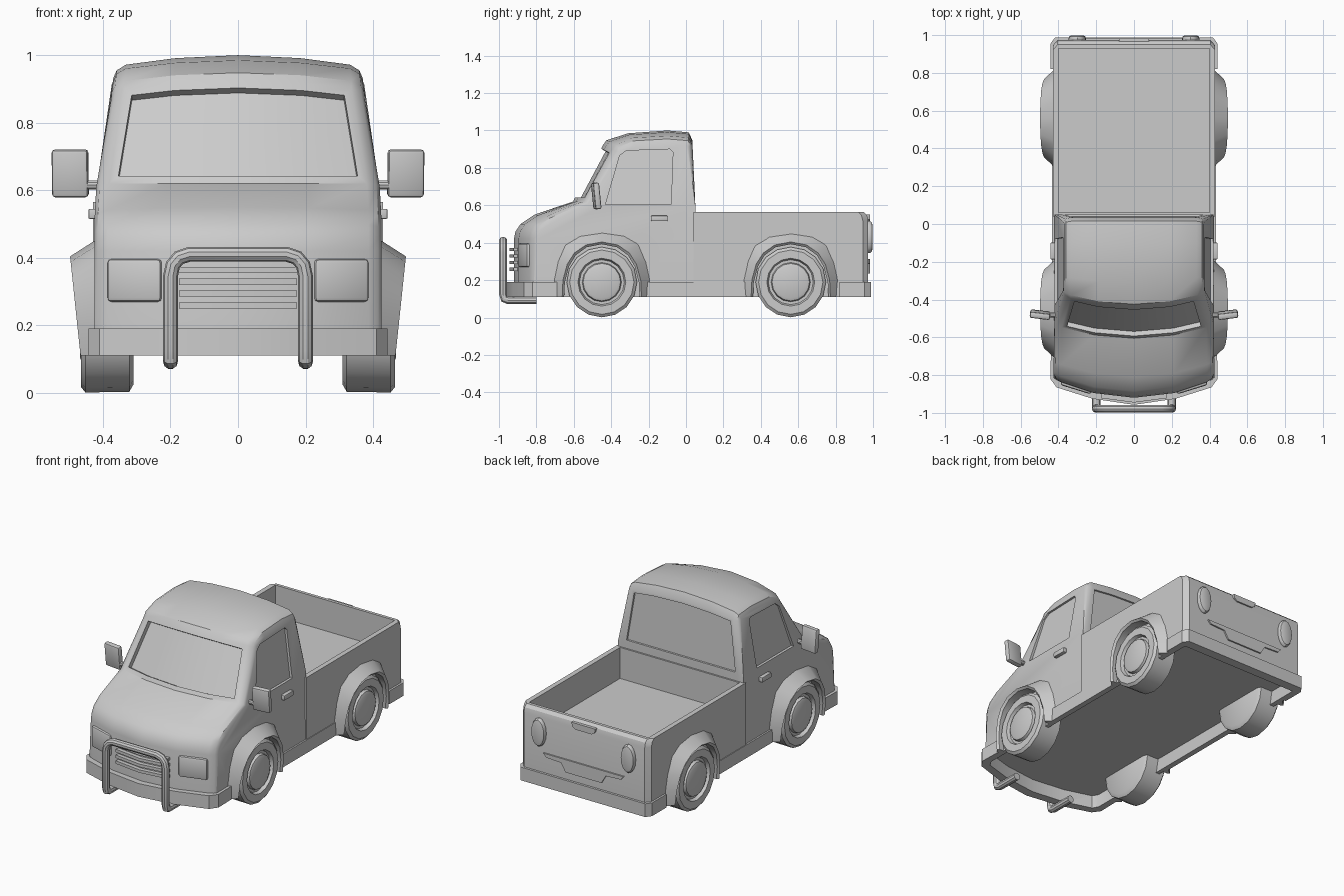
import bpy, bmesh, math
from mathutils import Matrix, Vector, Euler

cube = bpy.data.objects.get("Cube")
if cube:
    bpy.data.objects.remove(cube)

grey = bpy.data.materials.new("light_grey")
grey.use_nodes = True
grey.diffuse_color = (0.6, 0.6, 0.6, 1)
grey.node_tree.nodes["Principled BSDF"].inputs["Base Color"].default_value = (0.6, 0.6, 0.6, 1)

parts, cutters = [], []


def finish(name, bm, cutter=False):
    bmesh.ops.recalc_face_normals(bm, faces=bm.faces[:])
    me = bpy.data.meshes.new(name)
    bm.to_mesh(me)
    bm.free()
    me.materials.append(grey)
    ob = bpy.data.objects.new(name, me)
    bpy.context.scene.collection.objects.link(ob)
    ob.hide_render = cutter
    (cutters if cutter else parts).append(ob)
    return ob


def loft(rings):
    """Join closed rings of points with quads and cap both ends."""
    bm = bmesh.new()
    vs = [[bm.verts.new(p) for p in ring] for ring in rings]
    n = len(rings[0])
    for a, b in zip(vs, vs[1:]):
        for i in range(n):
            j = (i + 1) % n
            bm.faces.new((a[i], a[j], b[j], b[i]))
    bm.faces.new(vs[0])
    bm.faces.new(vs[-1])
    bmesh.ops.recalc_face_normals(bm, faces=bm.faces[:])
    bm.faces.ensure_lookup_table()
    return bm, vs


def prism(name, pts, start, end, cutter=False):
    bm, _ = loft([[start(*p) for p in pts], [end(*p) for p in pts]])
    return finish(name, bm, cutter)


def slab(name, pts, low, high, cutter=False):
    """Raise a plan outline in z."""
    return prism(name, pts, lambda x, y: (x, y, low), lambda x, y: (x, y, high), cutter)


def box(name, centre, size, rot=(0, 0, 0), bevel=0.0, cutter=False):
    bm = bmesh.new()
    bmesh.ops.create_cube(bm, size=1, matrix=Matrix.Diagonal((*size, 1)))
    if bevel:
        bmesh.ops.bevel(bm, geom=bm.edges[:], offset=bevel, segments=2,
                        profile=0.5, affect='EDGES')
    bm.transform(Matrix.Translation(centre) @ Euler(rot).to_matrix().to_4x4())
    return finish(name, bm, cutter)


def cylinder(name, centre, radius, depth, axis, sides=32, scale=(1, 1, 1), bevel=0.0, cutter=False):
    bm = bmesh.new()
    bmesh.ops.create_cone(bm, cap_ends=True, segments=sides, radius1=radius, radius2=radius, depth=depth)
    if bevel:
        rims = [e for e in bm.edges if any(len(f.verts) > 4 for f in e.link_faces)]
        bmesh.ops.bevel(bm, geom=rims, offset=bevel, segments=2, profile=0.5, affect='EDGES')
    turn = Matrix.Rotation(math.pi / 2, 4, axis)
    bm.transform(Matrix.Translation(centre) @ Matrix.Diagonal((*scale, 1)) @ turn)
    return finish(name, bm, cutter)


def cut(ob, *tools):
    for tool in tools:
        mod = ob.modifiers.new("cut", 'BOOLEAN')
        mod.object = tool
        mod.operation = 'DIFFERENCE'
        mod.solver = 'EXACT'


def mirrored(pts):
    """Complete a half outline (ending near x = 0) across x."""
    return pts + [(-x, y) for x, y in reversed(pts) if x > 0]


AXLES = {"front": -0.45, "rear": 0.56}

# Cab: y, z, half width, corner setback, edge drop, edge rounding
PROFILE = [
    (-0.92, 0.11, 0.425, 0.10, 0, 0), (-0.92, 0.42, 0.425, 0.10, 0, 0.025),
    (-0.912, 0.46, 0.425, 0.10, 0, 0.03), (-0.885, 0.50, 0.425, 0.095, 0, 0.035),
    (-0.81, 0.55, 0.425, 0.08, 0.01, 0.03), (-0.605, 0.62, 0.42, 0.07, 0, 0.015),
    (-0.442, 0.925, 0.374, 0.06, 0.03, 0.03), (-0.425, 0.948, 0.374, 0.06, 0.03, 0.03),
    (-0.31, 0.985, 0.37, 0.03, 0.03, 0.035), (-0.10, 1.0, 0.37, 0, 0.035, 0.035),
    (0.015, 0.99, 0.37, 0, 0.035, 0.035), (0.035, 0.945, 0.374, 0, 0.03, 0.025),
    (0.05, 0.60, 0.42, 0, 0, 0), (0.05, 0.11, 0.425, 0, 0, 0)]
BELT_FRONT, REAR_TOP, BELT_REAR = 5, 11, 12


def cab_column(side, inset, fraction, rounding):
    ring = []
    for i, (y, z, half, back, drop, r) in enumerate(PROFILE):
        prev, nxt = PROFILE[i - 1], PROFILE[(i + 1) % len(PROFILE)]
        along = Vector((nxt[0] - prev[0], nxt[1] - prev[1])).normalized()
        x = (half - inset) * fraction
        u = (x / half) ** 2
        ring.append((side * x, y + back * u + along.y * r * rounding,
                     z - drop * u - along.x * r * rounding))
    return ring


STEPS = [(0, 1, 1), (0.01, 1, 0.35), (0.038, 1, 0), (0, 0.5, 0)]
columns = [cab_column(-1, *s) for s in STEPS] + [cab_column(1, 0, 0, 0)]
columns += [cab_column(1, *s) for s in reversed(STEPS)]
bm, vs = loft(columns)
n = len(PROFILE)
windscreen, back_window = [[bm.faces[k * n + i] for k in range(2, 6)] for i in (BELT_FRONT, REAR_TOP)]
for ring in (vs[0], vs[-1]):
    bmesh.ops.connect_verts(bm, verts=[ring[BELT_FRONT], ring[BELT_REAR]])
# Each pane gets a flush frame, then sinks straight in as one sheet
for pane, rim, sink in ((windscreen, 0.025, (0, 0.024, -0.014)), (back_window, 0.015, (0, -0.01, 0))):
    for width in (rim, 0.001):
        bmesh.ops.inset_region(bm, faces=pane, thickness=width, use_even_offset=True, use_boundary=True)
    bmesh.ops.translate(bm, verts=list({v for f in pane for v in f.verts}), vec=sink)
cab = finish("cab", bm)

# Load bed: plan outline with cut rear corners, rounded in at the top of the tailgate
plan = [(0.43, 0.04), (0.43, 0.945), (0.405, 0.974)]
bed = finish("load_bed", loft([[(x, y - (pull if y > 0.5 else 0), z) for x, y in mirrored(plan)]
                               for z, pull in ((0.11, 0), (0.52, 0), (0.548, 0.007), (0.565, 0.025))])[0])
cut(bed, box("bed_space", (0, 0.495, 0.577), (0.80, 0.87, 0.4), cutter=True))

# Hollow underside, wheel tunnels and side window recesses
hollow = slab("underside_space", mirrored([(0.40, 0.93), (0.40, -0.79), (0.38, -0.825),
                                           (0.21, -0.875), (0, -0.90)]), -0.1, 0.19, True)
tunnels = {k: cylinder(k + "_tunnel", (0, y, 0.176), 0.196, 2, 'Y', cutter=True)
           for k, y in AXLES.items()}
cut(cab, hollow, tunnels["front"])
cut(bed, hollow, tunnels["rear"])
WINDOW = [(-0.43, 0.605), (-0.355, 0.865), (-0.32, 0.892), (-0.085, 0.9), (-0.07, 0.885), (-0.08, 0.605)]
for s in (1, -1):
    cut(cab, prism("window_space", WINDOW,
                   lambda y, z: (s * (0.405 - 0.15 * (z - 0.6)), y, z),
                   lambda y, z: (s * 0.6, y, z), cutter=True))

# Bumpers and grille slats
outer = mirrored([(0.44, -0.69), (0.443, -0.82), (0.41, -0.865), (0.22, -0.925), (0, -0.957)])
inner = mirrored([(0.40, -0.69), (0.40, -0.79), (0.38, -0.825), (0.21, -0.875), (0, -0.90)])
slab("front_bumper", outer + inner[::-1], 0.11, 0.19)
outer = mirrored([(0.442, 0.82), (0.442, 0.955), (0.418, 0.988)])
inner = mirrored([(0.40, 0.82), (0.40, 0.93)])
slab("rear_bumper", outer + inner[::-1], 0.11, 0.19)
for i in range(4):
    z = 0.25 + 0.035 * i
    slab("grille_slat", mirrored([(0.17, -0.88), (0.175, -0.922), (0, -0.945)]), z, z + 0.018)

# Tailgate trim and handle
for name, pts in (("tailgate_trim", [(0.27, 0.312), (0.25, 0.29), (0.15, 0.285), (0.12, 0.235)]),
                  ("tailgate_handle", [(0.08, 0.55), (0.075, 0.525), (0.055, 0.512)])):
    prism(name, mirrored(pts), lambda x, z: (x, 0.95, z), lambda x, z: (x, 0.983, z))

# Fender section: outer edge on the body, lip standing out
ARCH_OUTER = [(0.26, 0.11), (0.268, 0.2), (0.245, 0.3), (0.203, 0.397), (0.125, 0.442), (0, 0.46)]
ARCH_INNER = [(0.212, 0.11), (0.208, 0.2), (0.185, 0.285), (0.147, 0.345), (0.085, 0.388), (0, 0.404)]
TYRE = [(0.31, 0.165), (0.322, 0.186), (0.452, 0.188), (0.465, 0.172), (0.465, 0.128),
        (0.445, 0.12), (0.445, 0.105), (0.462, 0.1), (0.468, 0.085)]
for s in (1, -1):
    for end, axle in AXLES.items():
        rings = []
        for (oy, oz), (iy, iz) in zip(mirrored(ARCH_OUTER), mirrored(ARCH_INNER)):
            lip = s * (0.455 + 0.105 * iz)
            y2, z2 = axle + iy * 0.95, max(0.11, iz - 0.012)
            rings.append([(s * 0.41, axle + oy, oz), (lip, axle + iy, iz),
                          (lip - s * 0.012, y2, z2), (s * 0.40, y2, z2)])
        finish(end + "_fender", loft(rings)[0])
        # Wheel turned around its axle
        turn = [2 * math.pi * i / 16 for i in range(16)]
        finish(end + "_wheel", loft([[(s * x, axle + r * math.sin(a), 0.189 + r * math.cos(a))
                                      for a in turn] for x, r in TYRE])[0])

    # Sill, lamps, mirror and door handle
    box("side_sill", (s * 0.417, 0.055, 0.15), (0.034, 0.53, 0.08))
    box("headlight", (s * 0.302, -0.853, 0.333), (0.168, 0.05, 0.127), (0, 0, s * 0.3), 0.012)
    cylinder("tail_light", (s * 0.30, 0.976, 0.43), 0.046, 0.044, 'X', 16, (1, 1, 1.85), 0.014)
    box("wing_mirror", (s * 0.497, -0.48, 0.65), (0.108, 0.033, 0.142), (0.1, 0, s * 0.12), 0.01)
    cylinder("mirror_arm", (s * 0.43, -0.482, 0.615), 0.014, 0.08, 'Y', 10)
    box("door_handle", (s * 0.428, -0.143, 0.53), (0.03, 0.088, 0.03), bevel=0.004)

# Bull bar tube
half = [(0.2, -0.80, 0.092), (0.2, -0.95, 0.092), (0.2, -0.972, 0.1), (0.2, -0.978, 0.125),
        (0.2, -0.978, 0.345), (0.193, -0.978, 0.378), (0.175, -0.978, 0.4), (0.145, -0.978, 0.41)]
path = half + [(-x, y, z) for x, y, z in reversed(half)]
curve = bpy.data.curves.new("bull_bar", 'CURVE')
curve.dimensions = '3D'
curve.bevel_depth = 0.022
curve.bevel_resolution = 3
curve.use_fill_caps = True
spline = curve.splines.new('POLY')
spline.points.add(len(path) - 1)
for point, co in zip(spline.points, path):
    point.co = (*co, 1)
curve.materials.append(grey)
bar = bpy.data.objects.new("bull_bar", curve)
bpy.context.scene.collection.objects.link(bar)
parts.append(bar)

# Apply the cuts, drop the cutters and shade smooth with sharp edges
bpy.ops.object.select_all(action='DESELECT')
for ob in parts:
    ob.select_set(True)
bpy.context.view_layer.objects.active = cab
bpy.ops.object.convert(target='MESH')
bpy.ops.object.shade_smooth_by_angle(angle=math.radians(32))
for ob in cutters:
    bpy.data.objects.remove(ob)
